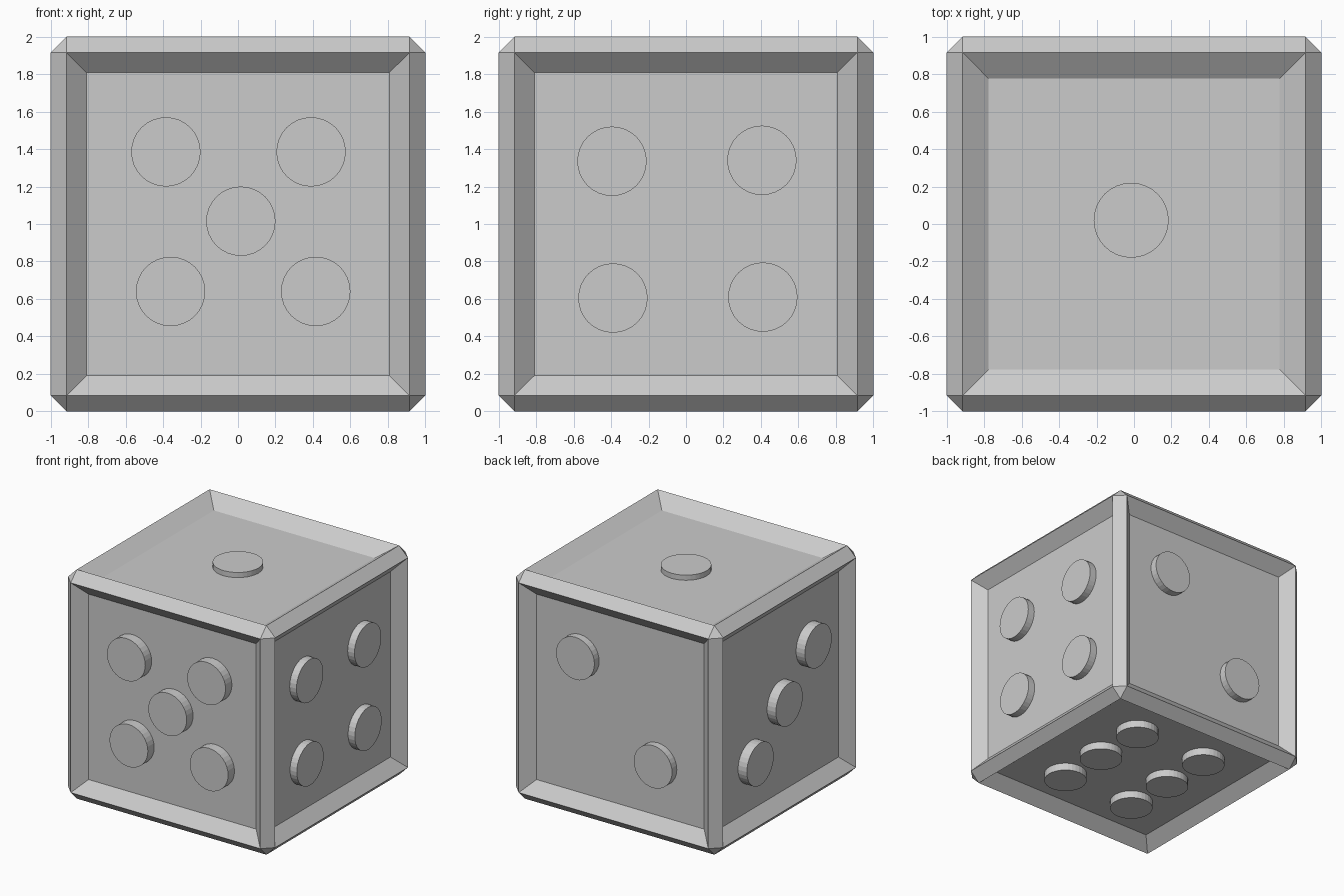
import bpy, bmesh
from mathutils import Vector

if "Cube" in bpy.data.objects:
    bpy.data.objects.remove(bpy.data.objects["Cube"])

CHAMFER, SLOPE, DEPTH = 0.085, 0.15, 0.095


def add_object(name, bm):
    mesh = bpy.data.meshes.new(name)
    bm.to_mesh(mesh)
    bm.free()
    obj = bpy.data.objects.new(name, mesh)
    bpy.context.collection.objects.link(obj)
    return obj


# Body: chamfered cube with a sloped recess in each of the six sides
bm = bmesh.new()
bmesh.ops.create_cube(bm, size=2)
bmesh.ops.bevel(bm, geom=bm.edges[:], offset=CHAMFER, segments=1, affect='EDGES')
bmesh.ops.translate(bm, verts=bm.verts, vec=(0, 0, 1))
bm.normal_update()
sides = [f for f in bm.faces if f.calc_area() > 2]
for f in sides:
    # the top recess has a wider slope
    width = 0.195 if f.normal.z > 0.9 else SLOPE
    bmesh.ops.inset_individual(bm, faces=[f], thickness=width, depth=-DEPTH)
add_object("die_body", bm)


def add_pips(side, normal, radius, top, centres):
    """Raised discs standing on a recess floor; top = distance below the rim."""
    n = Vector(normal)
    base = DEPTH + 0.002
    turn = n.to_track_quat('Z', 'Y')
    for i, c in enumerate(centres, 1):
        bm = bmesh.new()
        bmesh.ops.create_cone(bm, cap_ends=True, segments=32,
                              radius1=radius, radius2=radius, depth=base - top)
        obj = add_object(f"{side}_pip_{i}", bm)
        # centre on the surface, in the two coordinates the side spans
        if n.x:
            p = Vector((0, c[0], c[1]))
        elif n.y:
            p = Vector((c[0], 0, c[1]))
        else:
            p = Vector((c[0], c[1], 1))
        obj.location = p + n * (1 - (base + top) / 2)
        obj.rotation_euler = turn.to_euler()


# Pips, one set per side
add_pips("top", (0, 0, 1), 0.20, 0.05, [(-0.015, 0.02)])
add_pips("back", (0, 1, 0), 0.185, 0.03, [(0.39, 1.385), (-0.36, 0.64)])
add_pips("left", (-1, 0, 0), 0.185, 0.01,
         [(-0.41, 1.335), (-0.01, 0.98), (0.39, 0.61)])
add_pips("right", (1, 0, 0), 0.185, 0.03,
         [(-0.395, 1.335), (0.405, 1.34), (-0.39, 0.605), (0.41, 0.61)])
add_pips("front", (0, -1, 0), 0.185, 0.007,
         [(-0.385, 1.385), (0.39, 1.385), (0.015, 1.015),
          (-0.36, 0.64), (0.415, 0.64)])
add_pips("bottom", (0, 0, -1), 0.176, 0.03,
         [(x, y) for x in (-0.357, 0.357) for y in (-0.46, 0.0, 0.47)])
